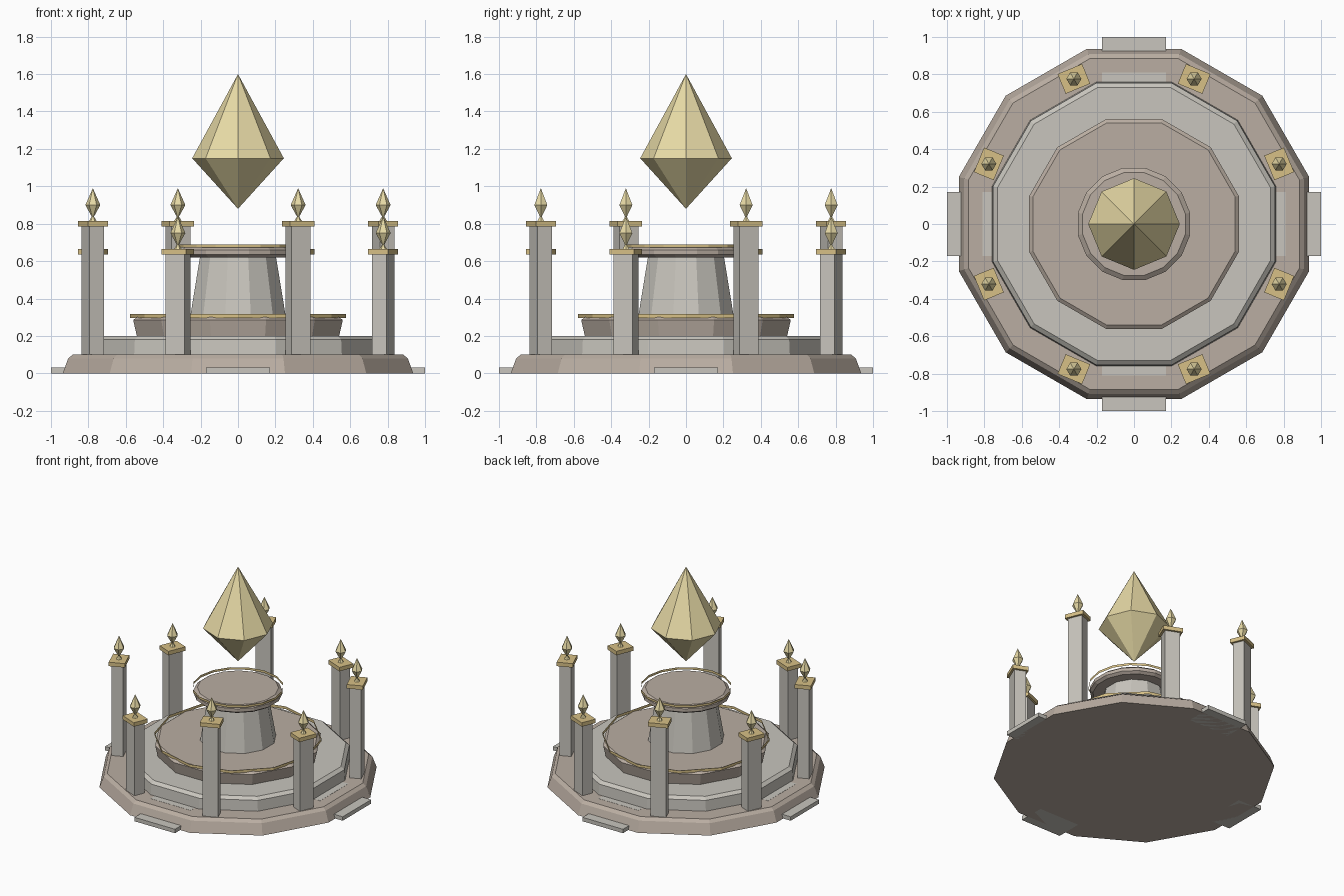
import bpy, bmesh
from math import pi, cos, sin, radians
from mathutils import Matrix

if "Cube" in bpy.data.objects:
    bpy.data.objects.remove(bpy.data.objects["Cube"])


def material(name, rgb):
    m = bpy.data.materials.new(name)
    m.diffuse_color = (*rgb, 1)
    m.use_nodes = True
    m.node_tree.nodes["Principled BSDF"].inputs["Base Color"].default_value = m.diffuse_color
    return m


TAN = material("warm_stone", (0.49, 0.42, 0.36))
STONE = material("pale_stone", (0.58, 0.56, 0.51))
GOLD = material("gold", (0.68, 0.53, 0.24))
CRYSTAL = material("crystal", (0.80, 0.70, 0.38))


def finish(name, bm, mat, recalc=True):
    if recalc:
        bmesh.ops.recalc_face_normals(bm, faces=bm.faces)
    me = bpy.data.meshes.new(name)
    bm.to_mesh(me)
    bm.free()
    me.materials.append(mat)
    ob = bpy.data.objects.new(name, me)
    bpy.context.collection.objects.link(ob)
    return ob


def lathe(name, profile, n, mat, turn=0.0, caps=True, at=(0, 0)):
    """Faceted solid of revolution; radius 0 makes a point."""
    bm = bmesh.new()
    rings = []
    for r, z in profile:
        count = n if r > 0 else 1
        rings.append([bm.verts.new((at[0] + r * cos(turn + 2 * pi * i / n),
                                    at[1] + r * sin(turn + 2 * pi * i / n), z))
                      for i in range(count)])
    for a, b in zip(rings, rings[1:]):
        for i in range(n):
            j = (i + 1) % n
            if len(a) == 1:
                bm.faces.new((a[0], b[j], b[i]))
            elif len(b) == 1:
                bm.faces.new((a[i], a[j], b[0]))
            else:
                bm.faces.new((a[i], a[j], b[j], b[i]))
    if caps:
        if len(rings[0]) > 1:
            bm.faces.new(rings[0][::-1])
        if len(rings[-1]) > 1:
            bm.faces.new(rings[-1])
    return finish(name, bm, mat, recalc=caps)


def radial_box(name, angle, r, depth, width, z0, z1, mat):
    """Box at distance r from the axis, facing outward."""
    bm = bmesh.new()
    bmesh.ops.create_cube(bm, size=1, matrix=Matrix.Rotation(angle, 4, 'Z')
                          @ Matrix.Translation((r, 0, (z0 + z1) / 2))
                          @ Matrix.Diagonal((depth, width, z1 - z0, 1)))
    return finish(name, bm, mat)


# Stacked twelve-sided tiers
H = radians(15)
lathe("base_tier", [(0.97, 0), (0.94, 0.08), (0.915, 0.1)], 12, TAN, H)
lathe("middle_tier", [(0.785, 0.1), (0.78, 0.18), (0.755, 0.2)], 12, STONE, H)
lathe("upper_tier", [(0.56, 0.2), (0.58, 0.285), (0.56, 0.3)], 12, TAN, H)
lathe("upper_tier_band", [(0.577, 0.295), (0.577, 0.316)], 12, GOLD, caps=False)

# Pedestal
lathe("pedestal", [(0.265, 0.3), (0.21, 0.625)], 12, STONE, H)
lathe("pedestal_top", [(0.285, 0.62), (0.306, 0.635), (0.306, 0.66), (0.28, 0.68)],
      16, TAN, pi / 16)
lathe("pedestal_band", [(0.315, 0.672), (0.315, 0.69)], 16, GOLD, caps=False)

# Floating crystal
lathe("crystal", [(0, 0.88), (0.245, 1.15), (0, 1.6)], 8, CRYSTAL)

# Steps on the four sides
for k in range(4):
    radial_box(f"lower_step_{k}", k * pi / 2, 0.9, 0.2, 0.34, 0, 0.03, STONE)
    radial_box(f"upper_step_{k}", k * pi / 2, 0.71, 0.2, 0.34, 0.07, 0.101, STONE)

# Alternating tall and short columns with caps and finials
for k in range(8):
    a = radians(22.5 + 45 * k)
    d = -0.15 * (k % 2)
    pos = (0.84 * cos(a), 0.84 * sin(a))
    radial_box(f"column_{k}", a, 0.84, 0.084, 0.11, 0.1, 0.787 + d, STONE)
    radial_box(f"column_cap_{k}", a, 0.84, 0.114, 0.142, 0.785 + d, 0.815 + d, GOLD)
    lathe(f"finial_{k}", [(0.02, 0.815 + d), (0.006, 0.838 + d),
                          (0.04, 0.9 + d), (0, 0.99 + d)], 6, CRYSTAL, 0, at=pos)
